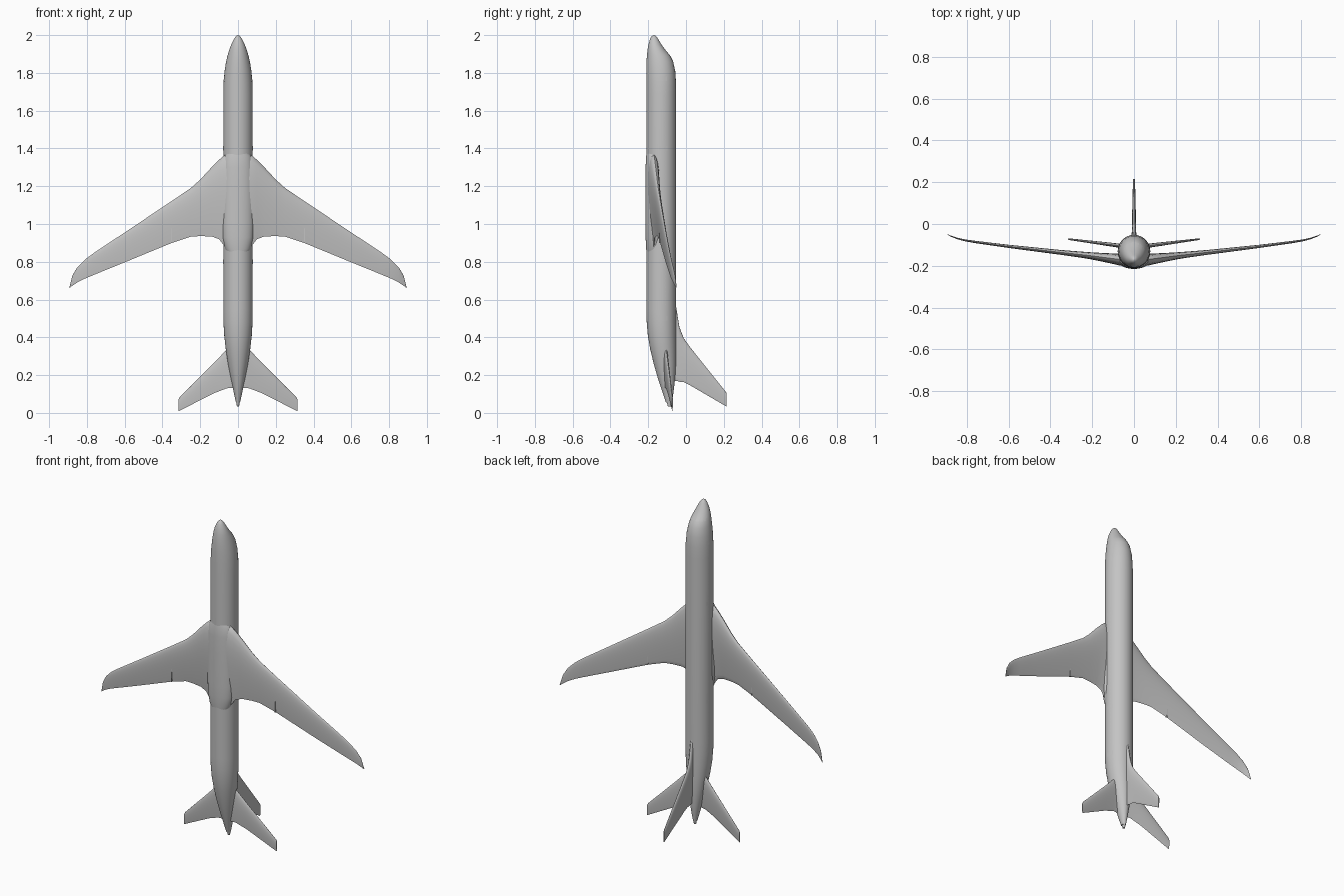
import bpy, bmesh, math

cube = bpy.data.objects.get("Cube")
if cube:
    bpy.data.objects.remove(cube, do_unlink=True)


def make_material(name, value):
    mat = bpy.data.materials.new(name)
    mat.use_nodes = True
    colour = (value, value, value, 1)
    mat.diffuse_color = colour
    mat.node_tree.nodes["Principled BSDF"].inputs["Base Color"].default_value = colour
    return mat


grey = make_material("plain grey", 0.55)


def finish(name, bm, mirror=False, angle=40):
    bmesh.ops.recalc_face_normals(bm, faces=bm.faces)
    mesh = bpy.data.meshes.new(name)
    bm.to_mesh(mesh)
    bm.free()
    mesh.materials.append(grey)
    obj = bpy.data.objects.new(name, mesh)
    bpy.context.collection.objects.link(obj)
    bpy.ops.object.select_all(action='DESELECT')
    obj.select_set(True)
    bpy.context.view_layer.objects.active = obj
    bpy.ops.object.shade_smooth_by_angle(angle=math.radians(angle))
    if mirror:
        obj.modifiers.new("mirror", 'MIRROR').use_clip = True
    return obj


def loft(rings, cap_start=True, cap_end=True):
    """Skin a list of closed rings of points."""
    bm = bmesh.new()
    loops = [[bm.verts.new(p) for p in ring] for ring in rings]
    count = len(loops[0])
    for a, b in zip(loops, loops[1:]):
        for i in range(count):
            j = (i + 1) % count
            bm.faces.new((a[i], a[j], b[j], b[i]))
    if cap_start:
        bm.faces.new(loops[0])
    if cap_end:
        bm.faces.new(loops[-1])
    return bm


def body_point(station, angle, grow=0.0):
    z, low, high, half = station
    return (math.cos(angle) * (half + grow),
            (low + high) / 2 + math.sin(angle) * ((high - low) / 2 + grow), z)


def body(name, stations, sides=48):
    rings = [[body_point(s, math.tau * i / sides) for i in range(sides)] for s in stations]
    return finish(name, loft(rings))


# Fuselage stations: height, belly y, back y, half width
hull = [
    (2.0, -.172, -.168, .002), (1.993, -.183, -.157, .012), (1.98, -.19, -.148, .021),
    (1.95, -.199, -.13, .036), (1.92, -.204, -.108, .047), (1.89, -.207, -.083, .056),
    (1.86, -.209, -.068, .063), (1.81, -.21, -.057, .071), (1.75, -.21, -.053, .076),
    (1.68, -.21, -.052, .078), (.55, -.21, -.052, .078), (.48, -.208, -.052, .077),
    (.41, -.202, -.052, .073), (.34, -.19, -.052, .065), (.26, -.171, -.053, .053),
    (.18, -.148, -.058, .038), (.11, -.125, -.066, .023), (.055, -.106, -.075, .011),
]
body("fuselage", hull)
body("tail_cone_outlet", [(.06, -.103, -.077, .009), (.035, -.096, -.08, .006)], 16)

# Belly fairing where the wings join
body("belly_fairing", [
    (1.39, -.205, -.14, .045), (1.36, -.211, -.125, .07), (1.3, -.214, -.115, .081),
    (1.2, -.215, -.11, .085), (1.0, -.215, -.11, .085), (.93, -.214, -.115, .082),
    (.87, -.211, -.125, .068), (.83, -.206, -.14, .045),
])


def foil(section, place, steps=12):
    """Closed aerofoil ring: span, leading z, trailing z, offset, thickness."""
    span, lead, trail, offset, thick = section
    ring = []
    for k in range(2 * steps):
        c = (1 - math.cos(math.pi * k / steps)) / 2
        side = 1 if k < steps else -1
        t = 5 * thick * (.297 * math.sqrt(c) - .126 * c - .352 * c**2
                         + .284 * c**3 - .1 * c**4)
        ring.append(place(span, offset + side * (t + thick * .01), lead + (trail - lead) * c))
    return ring


def surface(name, sections, place, mirror):
    rings = [foil(s, place) for s in sections]
    return finish(name, loft(rings, cap_start=not mirror), mirror, 50)


def sideways(span, offset, z):
    return (span, offset, z)


def upright(span, offset, z):
    return (offset, span, z)


# Swept wings with a curved root and raked tips
surface("wings", [
    (0, 1.38, .87, -.175, .06), (.07, 1.365, .88, -.17, .056),
    (.1, 1.34, .92, -.166, .05), (.14, 1.3, .934, -.161, .043),
    (.2, 1.235, .936, -.153, .034), (.25, 1.19, .933, -.147, .029),
    (.35, 1.122, .9, -.136, .023), (.6, .955, .797, -.107, .015),
    (.76, .849, .732, -.086, .011), (.81, .812, .711, -.078, .009),
    (.85, .772, .691, -.068, .007), (.877, .727, .673, -.058, .005),
    (.893, .664, .66, -.05, .002),
], sideways, True)

# Tailplane
surface("tailplane", [
    (0, .39, .135, -.113, .024), (.06, .335, .13, -.105, .02),
    (.13, .262, .103, -.096, .017), (.308, .084, .012, -.073, .008),
    (.315, .072, .01, -.072, .006),
], sideways, True)

# Fin with a dorsal fillet
surface("fin", [
    (-.08, .6, .17, 0, .024), (-.052, .56, .17, 0, .022),
    (-.035, .455, .165, 0, .021), (-.012, .395, .163, 0, .02),
    (.02, .35, .147, 0, .019), (.207, .116, .038, 0, .01),
    (.215, .104, .034, 0, .008),
], upright, False)


def hull_at(z):
    for a, b in zip(hull, hull[1:]):
        if b[0] <= z <= a[0]:
            f = (a[0] - z) / (a[0] - b[0])
            return tuple(p + (q - p) * f for p, q in zip(a, b))


def panel(bm, top, bottom, start, end, steps=4):
    """Thin skin patch that follows the hull."""
    grid = []
    for i in range(steps + 1):
        station = hull_at(top + (bottom - top) * i / steps)
        grid.append([bm.verts.new(body_point(
            station, math.radians(start + (end - start) * j / steps), .0006))
            for j in range(steps + 1)])
    for a, b in zip(grid, grid[1:]):
        for j in range(steps):
            bm.faces.new((a[j], a[j + 1], b[j + 1], b[j]))


# Cockpit panes, doors and cabin windows on the left, mirrored to the right
bm = bmesh.new()
for start, end in ((64, 87), (42, 61), (24, 39)):
    panel(bm, 1.918, 1.895, start, end)
finish("cockpit_panes", bm, True)

bm = bmesh.new()
for z in (1.77, 1.4, .8, .5):
    panel(bm, z + .012, z - .012, -8, 24)
finish("cabin_doors", bm, True)

bm = bmesh.new()
for i in range(50):
    z = 1.7 - i * .023
    panel(bm, z + .003, z - .003, 12, 18, 1)
finish("cabin_windows", bm, True)

# Flap end fences on the wing trailing edge
bm = bmesh.new()
bmesh.ops.create_cube(bm, size=1)
for v in bm.verts:
    v.co = (.352 + v.co.x * .003, -.137 + v.co.y * .014, .94 + v.co.z * .08)
finish("flap_fences", bm, True)
